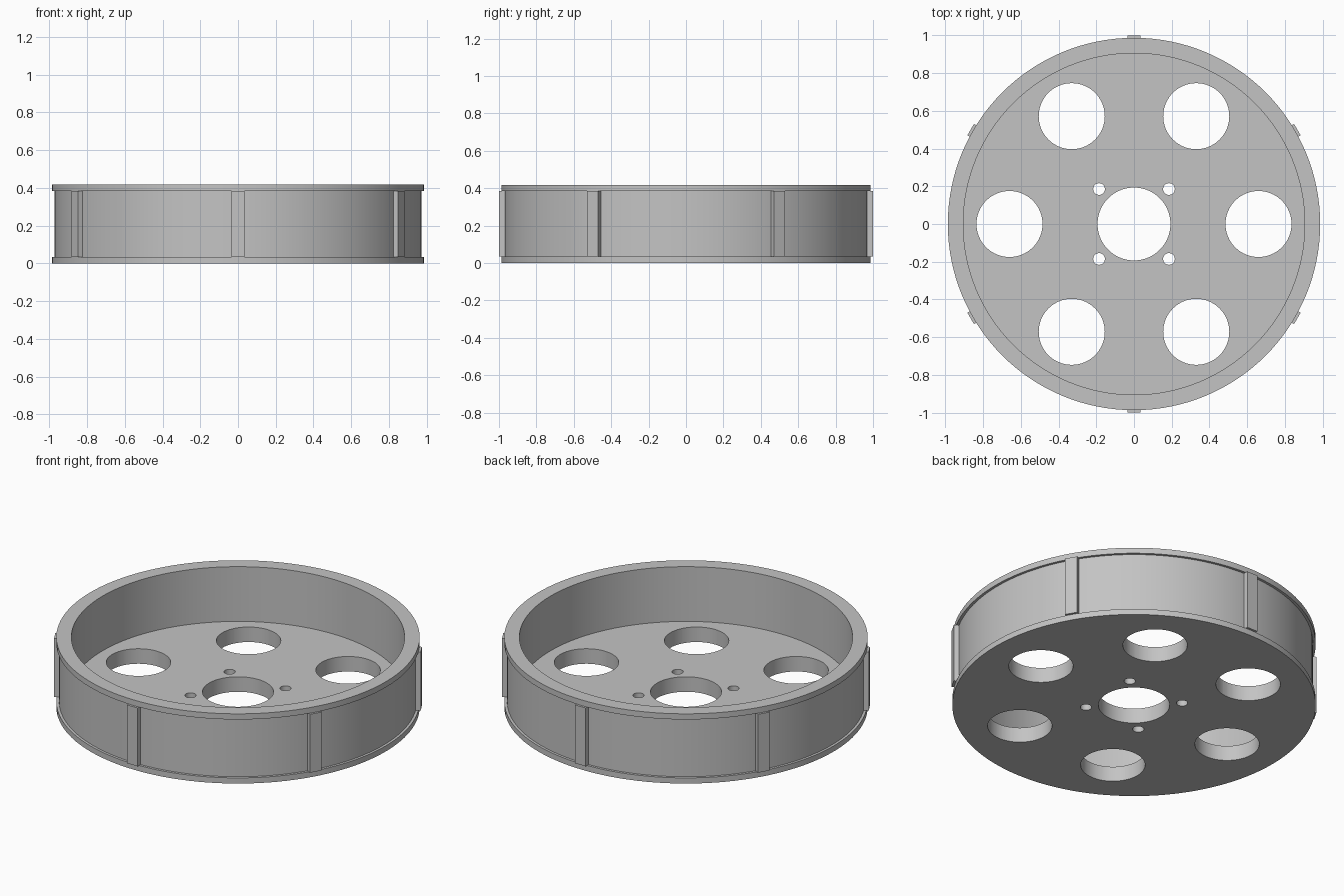
import bpy, bmesh, math
from mathutils import Matrix, Vector

if "Cube" in bpy.data.objects:
    bpy.data.objects.remove(bpy.data.objects["Cube"], do_unlink=True)

HEIGHT, FLANGE, FLOOR = 0.418, 0.034, 0.09
R_OUT, R_WALL, R_IN, R_BORE = 0.987, 0.972, 0.905, 0.193
SEGMENTS = 128

grey = bpy.data.materials.new("plain_grey")
grey.use_nodes = True
colour = (0.55, 0.55, 0.55, 1)
grey.diffuse_color = colour
grey.node_tree.nodes["Principled BSDF"].inputs["Base Color"].default_value = colour


def make_object(name, bm):
    bmesh.ops.recalc_face_normals(bm, faces=bm.faces)
    mesh = bpy.data.meshes.new(name)
    bm.to_mesh(mesh)
    bm.free()
    mesh.materials.append(grey)
    obj = bpy.data.objects.new(name, mesh)
    bpy.context.collection.objects.link(obj)
    return obj


def activate(obj):
    bpy.ops.object.select_all(action='DESELECT')
    obj.select_set(True)
    bpy.context.view_layer.objects.active = obj


# Wheel body: bored floor, wall and two flanges turned from one profile
profile = [(R_BORE, 0), (R_OUT, 0), (R_OUT, FLANGE), (R_WALL, FLANGE),
           (R_WALL, HEIGHT - FLANGE), (R_OUT, HEIGHT - FLANGE),
           (R_OUT, HEIGHT), (R_IN, HEIGHT), (R_IN, FLOOR), (R_BORE, FLOOR)]
bm = bmesh.new()
ring = [bm.verts.new((r, 0, z)) for r, z in profile]
edges = [bm.edges.new((a, b)) for a, b in zip(ring, ring[1:] + ring[:1])]
bmesh.ops.spin(bm, geom=ring + edges, cent=(0, 0, 0), axis=(0, 0, 1),
               angle=math.tau, steps=SEGMENTS, use_duplicate=False)
bmesh.ops.remove_doubles(bm, verts=bm.verts, dist=0.0001)
wheel = make_object("wheel_body", bm)

# Cutter: six lightening holes and four bolt holes
bm = bmesh.new()


def add_holes(count, distance, radius, start, sides):
    for i in range(count):
        angle = start + math.tau * i / count
        centre = Vector((distance * math.cos(angle), distance * math.sin(angle), FLOOR / 2))
        bmesh.ops.create_cone(bm, cap_ends=True, segments=sides, radius1=radius,
                              radius2=radius, depth=FLOOR * 2,
                              matrix=Matrix.Translation(centre))


add_holes(6, 0.66, 0.175, 0, 64)
add_holes(4, 0.262, 0.031, math.pi / 4, 32)
cutter = make_object("hole_cutter", bm)
cutter.hide_render = True

cut = wheel.modifiers.new("holes", 'BOOLEAN')
cut.operation = 'DIFFERENCE'
cut.solver = 'EXACT'
cut.object = cutter
activate(wheel)
bpy.ops.object.modifier_apply(modifier=cut.name)
bpy.data.objects.remove(cutter, do_unlink=True)
bpy.ops.object.shade_smooth_by_angle(angle=math.radians(30))

# Six flat ribs between the flanges, reaching slightly past them
rib_inner, rib_outer, rib_width = 0.95, 1.0, 0.07
for i in range(6):
    bm = bmesh.new()
    bmesh.ops.create_cube(bm, size=1)
    bmesh.ops.scale(bm, verts=bm.verts,
                    vec=(rib_outer - rib_inner, rib_width, HEIGHT - 2 * FLANGE))
    bmesh.ops.translate(bm, verts=bm.verts,
                        vec=((rib_outer + rib_inner) / 2, 0, HEIGHT / 2))
    bmesh.ops.rotate(bm, verts=bm.verts, cent=(0, 0, 0),
                     matrix=Matrix.Rotation(math.radians(30 + 60 * i), 3, 'Z'))
    make_object(f"rim_rib_{i + 1}", bm)
